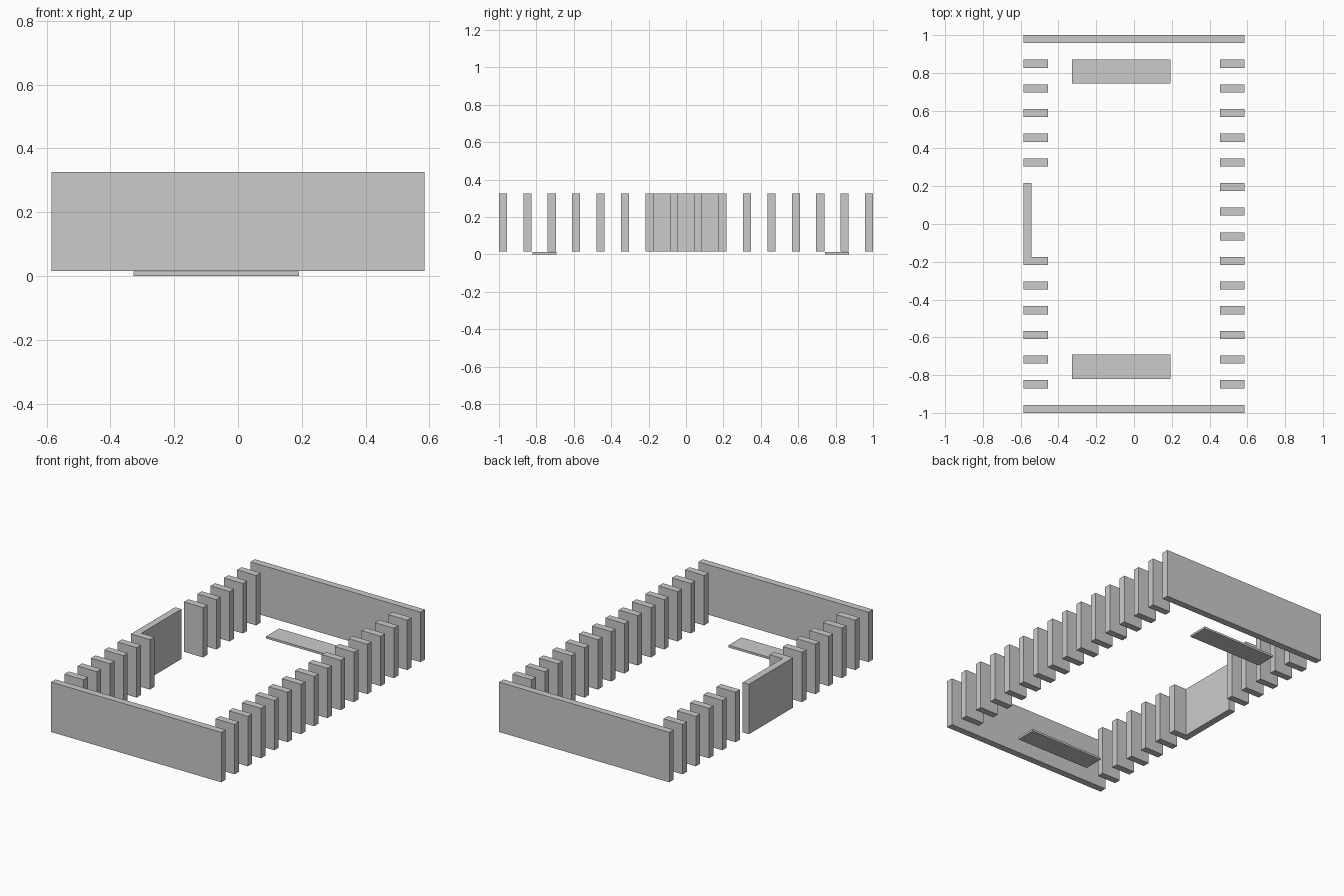
import bpy, bmesh
from mathutils import Matrix, Vector

if "Cube" in bpy.data.objects:
    bpy.data.objects.remove(bpy.data.objects["Cube"])


def box(name, x0, x1, y0, y1, z0, z1):
    bm = bmesh.new()
    size = Vector((x1 - x0, y1 - y0, z1 - z0))
    mid = Vector((x0 + x1, y0 + y1, z0 + z1)) / 2
    bmesh.ops.create_cube(bm, size=1, matrix=Matrix.Translation(mid) @ Matrix.Diagonal(size).to_4x4())
    mesh = bpy.data.meshes.new(name)
    bm.to_mesh(mesh)
    bm.free()
    obj = bpy.data.objects.new(name, mesh)
    bpy.context.collection.objects.link(obj)
    return obj


HALF_W = 0.585            # half width of the enclosure
T = 0.043                 # thickness of walls and fins
FIN_L = 0.131             # depth of a fin
Z0, Z1 = 0.0155, 0.326    # bottom and top of the walls
STEP = 0.1305             # spacing of the fins

# Solid end walls
box("front_wall", -HALF_W, HALF_W, -1, -1 + T, Z0, Z1)
box("back_wall", -HALF_W, HALF_W, 1 - T, 1, Z0, Z1)

# Rows of fins along both sides; the left row leaves a gap of three
for i in range(14):
    y = (i - 6.5) * STEP
    box(f"right_fin_{i + 1}", HALF_W - FIN_L, HALF_W, y - T / 2, y + T / 2, Z0, Z1)
    if i not in (6, 7, 8):
        box(f"left_fin_{i + 1}", -HALF_W, -HALF_W + FIN_L, y - T / 2, y + T / 2, Z0, Z1)

# Solid panel filling the gap on the left side
box("left_panel", -HALF_W, -HALF_W + T, -0.2175, 0.2175, Z0, Z1)

# Thin floor plates near each end
box("front_floor_plate", -0.327, 0.192, -0.82, -0.692, 0, 0.0135)
box("back_floor_plate", -0.327, 0.192, 0.743, 0.871, 0, 0.0135)
